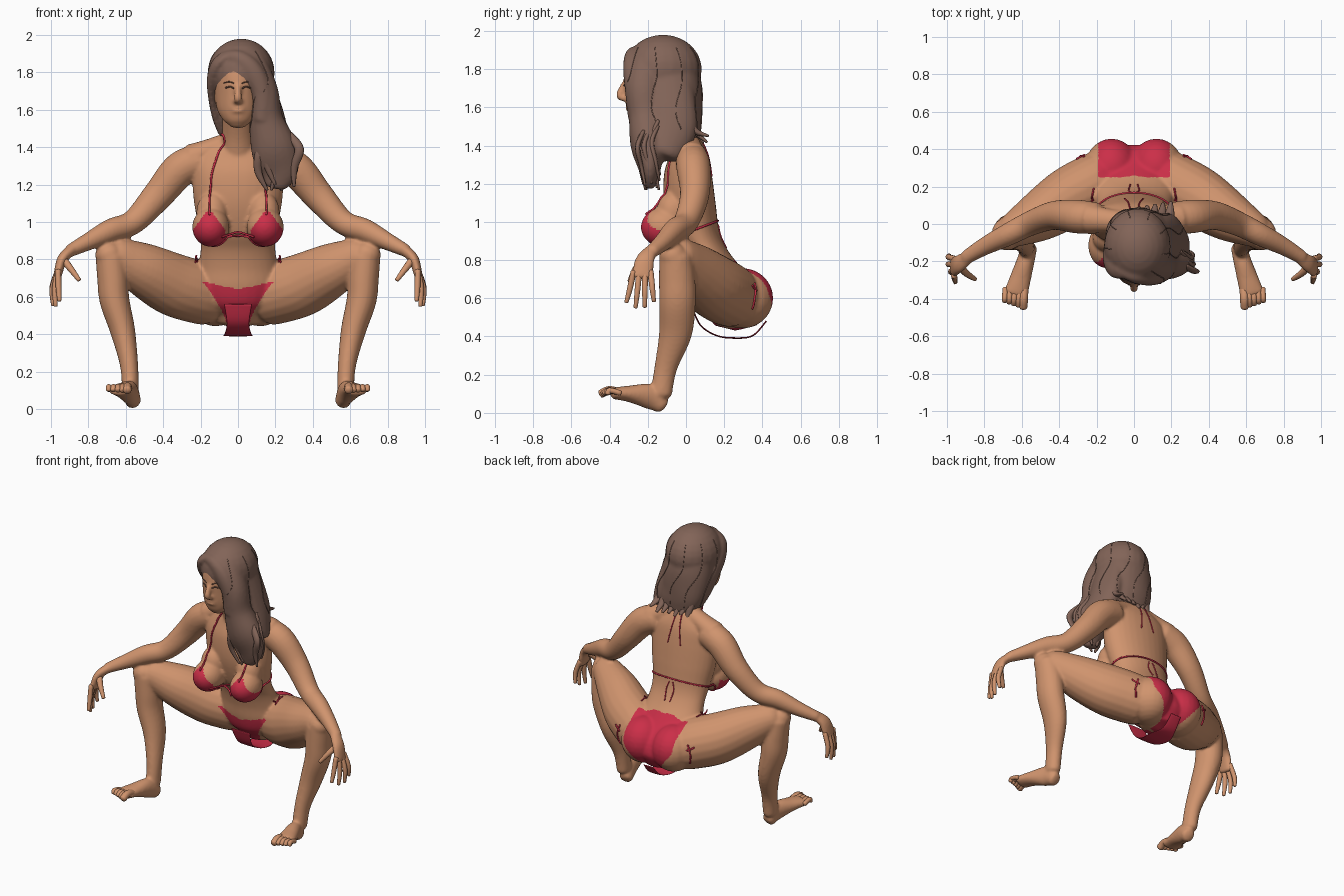
import bpy, bmesh, math, random
from mathutils import Vector, Matrix
from mathutils.bvhtree import BVHTree

random.seed(4)


def material(name, col):
    m = bpy.data.materials.new(name)
    m.diffuse_color = (*col, 1)
    return m


SKIN = material("skin", (0.63, 0.295, 0.155))
RED = material("red_fabric", (0.60, 0.028, 0.065))
HAIR = material("brown_hair", (0.225, 0.128, 0.097))
DARK = material("dark_brown", (0.16, 0.08, 0.055))


def spline(pts, sub):
    """Catmull-Rom through points of any dimension."""
    out = []
    for i in range(len(pts) - 1):
        p0, p1, p2, p3 = pts[max(i - 1, 0)], pts[i], pts[i + 1], pts[min(i + 2, len(pts) - 1)]
        for k in range(sub):
            t = k / sub
            out.append([0.5 * (2 * b + (c - a) * t + (2 * a - 5 * b + 4 * c - d) * t * t
                               + (3 * b - a - 3 * c + d) * t ** 3)
                        for a, b, c, d in zip(p0, p1, p2, p3)])
    out.append(list(pts[-1]))
    return out


def loft(bm, pts, ref=(1, 0, 0), flat=False, n=20, sub=6):
    """Rounded tube through (x, y, z, a, b); a lies along ref."""
    rows = spline(pts, sub)
    cen = [Vector(r[:3]) for r in rows]
    rings, poles = [], []
    last = len(rows) - 1
    for i, r in enumerate(rows):
        tan = Vector((0, 0, 1)) if flat else (cen[min(i + 1, last)] - cen[max(i - 1, 0)]).normalized()
        u = Vector(ref)
        u = (u - tan * u.dot(tan)).normalized()
        v = tan.cross(u)
        a, b = max(r[3], 0.001), max(r[4], 0.001)
        steps = [(0, 1)]
        m = 0.5 * min(a, b)
        if i == 0:
            steps = [(-0.6 * m, 0.8), (0, 1)]
            poles.append(bm.verts.new(cen[0] - tan * m))
        if i == last:
            steps = [(0, 1), (0.6 * m, 0.8)]
            poles.append(bm.verts.new(cen[-1] + tan * m))
        for off, s in steps:
            rings.append([bm.verts.new(cen[i] + tan * off + s * (u * a * math.cos(q) + v * b * math.sin(q)))
                          for q in (2 * math.pi * k / n for k in range(n))])
    for k in range(n):
        j = (k + 1) % n
        for A, B in zip(rings, rings[1:]):
            bm.faces.new((A[k], A[j], B[j], B[k]))
        bm.faces.new((poles[0], rings[0][j], rings[0][k]))
        bm.faces.new((poles[1], rings[-1][k], rings[-1][j]))


def pair(bm, pts, ref=(1, 0, 0), **kw):
    for s in (1, -1):
        loft(bm, [(p[0] * s, *p[1:]) for p in pts], (ref[0] * s, ref[1], ref[2]), **kw)


def ball(bm, c, r):
    bmesh.ops.create_uvsphere(bm, u_segments=24, v_segments=14, radius=1,
                              matrix=Matrix.Translation(c) @ Matrix.Diagonal((*r, 1)))


def finish(bm, name, *mats):
    bmesh.ops.recalc_face_normals(bm, faces=bm.faces)
    me = bpy.data.meshes.new(name)
    bm.to_mesh(me)
    bm.free()
    me.shade_smooth()
    ob = bpy.data.objects.new(name, me)
    bpy.context.scene.collection.objects.link(ob)
    for m in mats:
        me.materials.append(m)
    return ob


def fuse(bm, name, voxel, rounds, *mats):
    """Blend overlapping volumes into one smooth mesh; return it with a search tree."""
    base = finish(bm, name + "_base")
    rm = base.modifiers.new("blend", 'REMESH')
    rm.mode, rm.voxel_size = 'VOXEL', voxel
    sm = base.modifiers.new("soften", 'SMOOTH')
    sm.factor, sm.iterations = 0.5, rounds
    me = bpy.data.meshes.new_from_object(base.evaluated_get(bpy.context.evaluated_depsgraph_get()))
    bpy.data.objects.remove(base)
    me.shade_smooth()
    me.materials.clear()
    for m in mats:
        me.materials.append(m)
    bpy.context.scene.collection.objects.link(bpy.data.objects.new(name, me))
    tmp = bmesh.new()
    tmp.from_mesh(me)
    tree = BVHTree.FromBMesh(tmp)
    tmp.free()
    return me, tree


def cord(bm, pts, r=.006, tree=None):
    """Thin round cord, laid on a surface when a tree is given."""
    rows = [Vector(p) for p in spline(pts, 6)]
    if tree:
        rows = [h[0] + h[1] * r * .4 for h in map(tree.find_nearest, rows)]
    loft(bm, [(*p, r, r) for p in rows], (.31, .83, .47), n=6, sub=1)


# Torso, neck and head
bm = bmesh.new()
torso = [(.50, .26, .15, .14), (.56, .24, .22, .185), (.65, .21, .25, .185), (.75, .155, .22, .145),
         (.85, .10, .20, .12), (.95, .05, .207, .125), (1.1, .02, .235, .135), (1.25, .01, .245, .125),
         (1.35, .015, .23, .10), (1.42, .01, .14, .075)]
loft(bm, [(0, y, z, a, b) for z, y, a, b in torso], flat=True, n=32)
loft(bm, [(0, .01, 1.34, .10, .09), (0, -.04, 1.47, .086, .08), (0, -.10, 1.62, .088, .09)])
head = [(1.52, -.235, .05, .04), (1.545, -.215, .08, .08), (1.60, -.18, .112, .13), (1.68, -.155, .125, .165),
        (1.76, -.14, .13, .185), (1.85, -.13, .125, .175), (1.92, -.12, .09, .13)]
loft(bm, [(0, y, z, a, b) for z, y, a, b in head], flat=True, n=28)
loft(bm, [(0, -.315, 1.735, .015, .016), (0, -.345, 1.665, .02, .022), (0, -.318, 1.642, .027, .012)])
for z, r in ((1.612, .042), (1.593, .038)):
    ball(bm, (0, -.303, z), (r, .015, .009))                 # lips
for s in (1, -1):
    ball(bm, (s * .145, -.115, .972), (.10, .122, .105))     # bust
    ball(bm, (s * .138, -.07, 1.05), (.085, .085, .11))
    ball(bm, (s * .12, .295, .60), (.145, .162, .158))       # seat
    ball(bm, (s * .128, -.12, 1.68), (.014, .03, .045))      # ears
    ball(bm, (s * .69, -.068, .825), (.074, .072, .07))      # knees
# Limbs
pair(bm, [(.05, .01, 1.42, .06, .06), (.15, .02, 1.385, .065, .06), (.24, .03, 1.345, .08, .075)], (0, 1, 0))
pair(bm, [(.20, .03, 1.33, .085, .09), (.31, .04, 1.28, .09, .095), (.43, .045, 1.14, .077, .082),
          (.56, 0, 1.0, .066, .066), (.68, -.06, .955, .06, .062), (.80, -.12, .895, .048, .047),
          (.90, -.18, .845, .037, .034)], (0, 1, 0))
pair(bm, [(.15, .25, .60, .158, .155), (.22, .21, .625, .168, .165), (.35, .14, .667, .168, .162),
          (.50, .045, .744, .144, .137), (.62, -.02, .805, .109, .102), (.67, -.045, .823, .09, .085)], (0, 0, 1))
pair(bm, [(.68, -.055, .82, .082, .086), (.67, -.047, .70, .083, .095), (.66, -.045, .58, .08, .096),
          (.617, -.055, .42, .067, .087), (.583, -.105, .24, .049, .06), (.575, -.13, .10, .045, .057)])
pair(bm, [(.56, -.125, .04, .042, .046), (.577, -.19, .085, .047, .066), (.61, -.30, .10, .058, .043),
          (.632, -.375, .102, .066, .031)])
pair(bm, [(.89, -.18, .85, .036, .03), (.94, -.215, .80, .05, .028), (.965, -.23, .71, .058, .022)], (0, 1, 0))
skin, body_tree = fuse(bm, "body", 0.009, 8, SKIN, RED)


def is_suit(c):
    x, y, z = abs(c.x), c.y, c.z
    if .865 < z < 1.055 and y < -.05:                         # cups
        return abs(x - .155) < .088 * min(1, (1.075 - z) / .12, (z - .835) / .04)
    if z < .80 and x < .2:                                    # briefs
        if y > .2:
            return x < .06 + .13 * min(1, max(0, (z - .45) / .17)) and z < .80 and y > .25 - .3 * max(0, .52 - z)
        return z < .64 + .22 * x and x < .055 + .135 * max(0, (z - .43) / .25) ** 1.5
    return False


for p in skin.polygons:
    p.material_index = int(is_suit(p.center))

# Fingers and toes
bm = bmesh.new()
for i in range(4):
    d = (i - 1.5) * .03
    ln = (.12, .148, .145, .115)[i]
    x = (.955, .975, .988, .988)[i]
    pair(bm, [(.962, -.23 + d, .74, .016, .016), (x + .004, -.235 + 1.3 * d, .70 - ln * .4, .0155, .0155),
              (x, -.24 + 1.6 * d, .70 - ln, .011, .011)], n=10, sub=4)
pair(bm, [(.935, -.225, .80, .022, .022), (.895, -.265, .75, .018, .018), (.85, -.295, .69, .012, .012)],
     (0, 1, 0), n=10, sub=4)
finish(bm, "fingers", SKIN)
bm = bmesh.new()
for i in range(5):
    x, r = .588 + i * .025, (.024, .018, .017, .016, .015)[i]
    end = -.445 + .009 * i
    pair(bm, [(x, -.345, .104, r, r), (x + .003, -.40, .118, r, r), (x + .004, end, .10, r * .95, r * .95)],
         n=10, sub=4)
finish(bm, "toes", SKIN)

# Strings that follow the skin
bm = bmesh.new()
for s in (1, -1):
    cord(bm, [(s * .15, -.2, 1.03), (s * .155, -.12, 1.2), (s * .12, -.1, 1.35), (s * .085, -.08, 1.46),
              (s * .07, .03, 1.46), (s * .01, .07, 1.45)], tree=body_tree)
    cord(bm, [(s * .02, .07, 1.45), (s * .03, .12, 1.36), (s * .05, .14, 1.24)], .004, body_tree)
    cord(bm, [(s * .225, .09, .79), (s * .23, .14, .78), (s * .22, .19, .785)], .005, body_tree)
    cord(bm, [(s * .015, .2, .99), (s * .03, .2, .94), (s * .02, .22, .87)], .004, body_tree)
    cord(bm, [(s * .26, .34, .67), (s * .28, .345, .61), (s * .27, .34, .55)], .006, body_tree)
    cord(bm, [(s * .26, .36, .64), (s * .28, .34, .65), (s * .29, .31, .66)], .006, body_tree)
    for dy, dz in ((.03, .04), (-.04, .03), (-.02, -.03)):    # hip bows
        cord(bm, [(s * .212, .12, .78), (s * .225, .12 + dy * .6, .78 + dz * .7), (s * .222, .12 + dy, .78 + dz)], .005)
cord(bm, [(.23 * math.cos(q), .04 + .16 * math.sin(q), .955 + .055 * math.sin(q))
          for q in (math.pi * k / 12 for k in range(25))], tree=body_tree)
cord(bm, [(-.085, -.20, .92), (-.04, -.16, .935), (0, -.15, .945), (.04, -.16, .935), (.085, -.20, .92)])
finish(bm, "strings", RED)
bm = bmesh.new()
loft(bm, [(0, .03, .56, .075, .004), (0, .075, .46, .06, .004), (0, .16, .405, .07, .004),
          (0, .26, .392, .08, .004), (0, .35, .405, .05, .004), (0, .42, .48, .04, .004)])
finish(bm, "loose_fabric", RED)

# Eyes and brows
bm = bmesh.new()
for s in (1, -1):
    cord(bm, [(s * .028, -.33, 1.715), (s * .05, -.33, 1.722), (s * .076, -.31, 1.716)], .0045, body_tree)
    cord(bm, [(s * .024, -.33, 1.742), (s * .055, -.33, 1.75), (s * .085, -.30, 1.744)], .003, body_tree)
finish(bm, "eyes_and_brows", DARK)

# Hair: cap, back mass, swept front and long side lock
bm = bmesh.new()
ball(bm, (.018, -.12, 1.80), (.178, .203, .18))
loft(bm, [(.01, -.09, 1.85, .15, .14), (.02, -.055, 1.7, .172, .14), (.03, -.02, 1.58, .165, .112),
          (.05, .012, 1.49, .14, .075), (.06, .035, 1.43, .11, .04)], n=28)
loft(bm, [(-.09, -.24, 1.87, .03, .035), (0, -.275, 1.876, .04, .042), (.075, -.285, 1.81, .045, .055),
          (.128, -.27, 1.69, .05, .056), (.13, -.25, 1.55, .055, .055)], (0, 1, 0))
loft(bm, [(-.04, -.245, 1.89, .03, .045), (-.11, -.24, 1.85, .028, .05), (-.142, -.19, 1.77, .024, .05),
          (-.14, -.12, 1.67, .02, .05), (-.118, -.06, 1.56, .02, .045), (-.09, -.02, 1.47, .014, .03)])
loft(bm, [(.10, -.20, 1.84, .06, .08), (.14, -.22, 1.70, .075, .09), (.15, -.21, 1.55, .092, .09),
          (.19, -.20, 1.40, .122, .09), (.215, -.19, 1.28, .11, .06), (.20, -.19, 1.19, .06, .03)])
loft(bm, [(.10, -.11, 1.8, .075, .13), (.15, -.09, 1.62, .08, .14), (.19, -.085, 1.48, .08, .14),
          (.24, -.12, 1.36, .065, .10)])
hair, hair_tree = fuse(bm, "hair", 0.01, 7, HAIR)

# Fine strands lying on the hair
bm = bmesh.new()
for k in range(7):
    q = math.radians(-75 + 40 * k)
    c, s = math.cos(q), math.sin(q)
    w = q + .35
    cord(bm, [(.015 + .16 * math.cos(w), -.12 + .18 * math.sin(w), 1.93),
              (.02 + .2 * math.cos(w), -.1 + .21 * math.sin(w), 1.76),
              (.05 + .2 * c, -.07 + .2 * s, 1.60), (.06 + .17 * c, -.05 + .16 * s, 1.48)], .0025, hair_tree)
# Loose wavy ends
for k in range(12):
    x, y = .12 + .018 * k, -.25 + random.uniform(-.02, .08)
    z, w = random.uniform(1.36, 1.46), random.uniform(-.03, .03)
    dx = random.uniform(-.02, .03)
    loft(bm, [(x * .6 + .08, y + .03, z + .08, .02, .012), (x + w * .5, y, z, .025, .014),
              (x + dx, y + .02, z - .1, .02, .011), (.6 * x + .09 + w, y + .04, z - .2, .008, .006)], n=8)
for k in range(7):
    x = -.07 + .042 * k
    loft(bm, [(x, .02, 1.56, .03, .02), (x + .008, .045, 1.48, .028, .018),
              (x + .015, .075 + .007 * k, 1.42 + random.uniform(-.02, .03), .01, .006)], n=8)
finish(bm, "hair_strands", HAIR)
